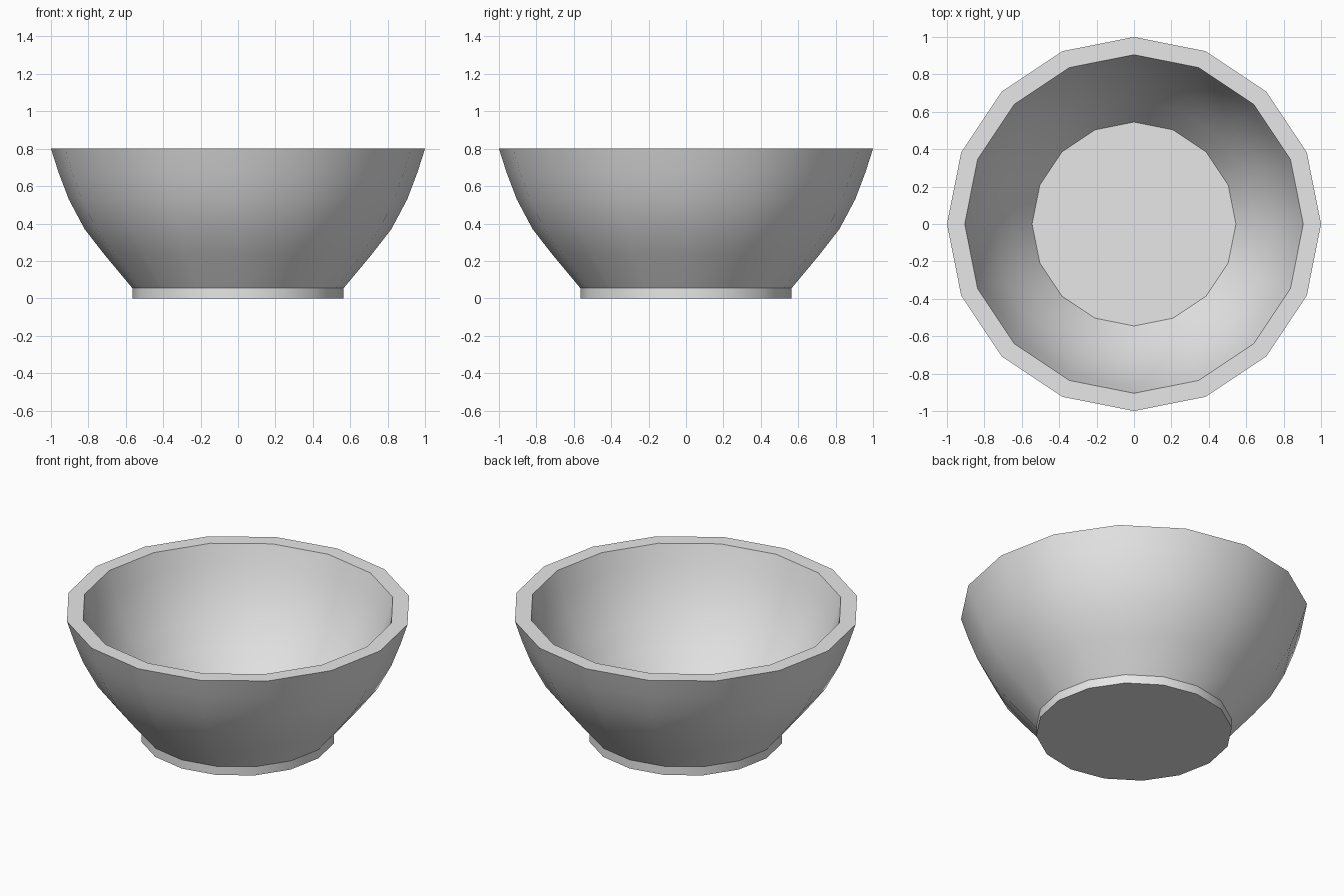
import bpy
import bmesh
from math import cos, sin, tau, radians

SIDES = 16

cube = bpy.data.objects.get("Cube")
if cube:
    bpy.data.objects.remove(cube, do_unlink=True)


def make_material(name, colour):
    mat = bpy.data.materials.new(name)
    mat.use_nodes = True
    mat.diffuse_color = colour
    mat.node_tree.nodes["Principled BSDF"].inputs["Base Color"].default_value = colour
    return mat


def lathe(name, profile, mat):
    """Turn a (radius, height) profile around z and cap both ends."""
    bm = bmesh.new()
    rings = [
        [bm.verts.new((r * cos(tau * i / SIDES), r * sin(tau * i / SIDES), z))
         for i in range(SIDES)]
        for r, z in profile
    ]
    for low, high in zip(rings, rings[1:]):
        for i in range(SIDES):
            j = (i + 1) % SIDES
            bm.faces.new((low[i], low[j], high[j], high[i]))
    bm.faces.new(rings[0])
    bm.faces.new(rings[-1])
    bmesh.ops.recalc_face_normals(bm, faces=bm.faces)
    mesh = bpy.data.meshes.new(name)
    bm.to_mesh(mesh)
    bm.free()
    mesh.materials.append(mat)
    obj = bpy.data.objects.new(name, mesh)
    bpy.context.collection.objects.link(obj)
    bpy.ops.object.select_all(action="DESELECT")
    obj.select_set(True)
    bpy.context.view_layer.objects.active = obj
    bpy.ops.object.shade_smooth_by_angle(angle=radians(30))
    return obj


# Foot, outer wall up to the rim, then inner wall down to the floor
foot = [(0.565, 0), (0.565, 0.055)]
outer_wall = [(0.715, 0.235), (0.82, 0.37), (0.905, 0.53), (0.96, 0.675), (1, 0.8)]
inner_wall = [(0.905, 0.8), (0.87, 0.68), (0.82, 0.54), (0.745, 0.39),
              (0.655, 0.25), (0.545, 0.1)]

lathe("bowl", foot + outer_wall + inner_wall,
      make_material("light grey", (0.8, 0.8, 0.8, 1)))
